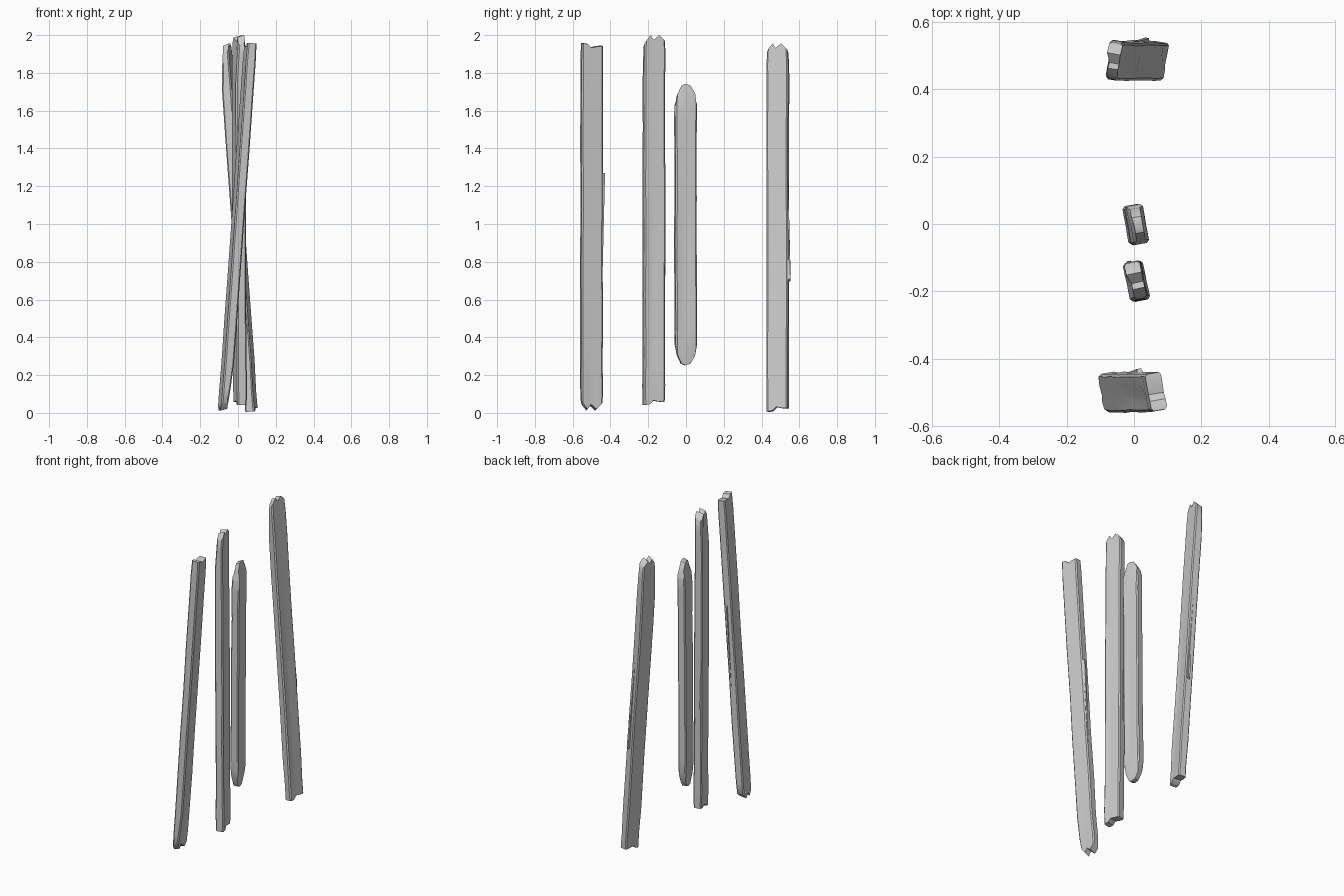
import bpy, bmesh, random
from math import radians, pi
from mathutils import Matrix, Vector

if "Cube" in bpy.data.objects:
    bpy.data.objects.remove(bpy.data.objects["Cube"])

HALF_T, HALF_W = 0.0255, 0.0575
COLS = [-1, -.86, -.45, -.1, .4, .88, 1]          # positions across the width
THICK = [.72, 1, 1, .97, 1, 1, .75]               # thickness at each position


def plank(name, length, low, high, matrix, chip=0.014, taper=1.0, splinter=None, seed=1):
    rng = random.Random(seed)
    bm = bmesh.new()
    h = length / 2
    levels = [-1, -.9, -.72, -.4, -.1, .2, .5, .74, .9, 1]
    n = len(COLS)
    rings = []
    for t in levels:
        ring = []
        wob = [rng.uniform(-.0018, .0018) for _ in range(4)]
        for side in (1, -1):
            order = range(n) if side == 1 else reversed(range(n))
            for i in order:
                x = side * HALF_T * THICK[i]
                y = COLS[i] * HALF_W + (wob[0] if i < 3 else wob[1])
                x += wob[2] * side
                # uneven ends follow the notch profile
                z = t * h
                if t == 1:
                    z -= high[i] + (.012 if side < 0 and chip else 0)
                elif t == -1:
                    z += low[i]
                elif abs(t) == .9:
                    z -= (high[i] if t > 0 else -low[i]) * .4
                # chipped corner near the top
                if side < 0 and t > .8:
                    x += chip * (t - .74) / .26 * (1.2 if i < 4 else .5)
                if abs(t) == 1:
                    x *= taper
                    y *= .97 if taper == 1 else .93
                # shallow worn hollow along one face
                if side > 0 and i in (2, 3) and -.8 < t < .1:
                    x -= .004
                ring.append(bm.verts.new((x, y, z)))
        rings.append(ring)
    m = 2 * n
    for a, b in zip(rings, rings[1:]):
        for i in range(m):
            j = (i + 1) % m
            bm.faces.new((a[i], a[j], b[j], b[i]))
    # stepped end grain
    for ring in (rings[0], rings[-1]):
        for i in range(n - 1):
            bm.faces.new((ring[i], ring[i + 1], ring[m - 2 - i], ring[m - 1 - i]))
    # long splinter peeling off the +y edge
    if splinter:
        x0, z0, z1, out = splinter
        w, y = .011, HALF_W
        pts = [(x0 - w, y - .012, z0), (x0 + w, y - .012, z0),
               (x0 + w * .7, y + out, z0 + .015), (x0 - w * .4, y + out, z0)]
        base = [bm.verts.new(p) for p in pts]
        mid = [bm.verts.new((p[0], min(p[1], y + out * .75), z0 + .2 * (z1 - z0))) for p in pts]
        tip = bm.verts.new((x0, y - .003, z1))
        bm.faces.new(base)
        for i in range(4):
            j = (i + 1) % 4
            bm.faces.new((base[i], base[j], mid[j], mid[i]))
            bm.faces.new((mid[i], mid[j], tip))
    bmesh.ops.recalc_face_normals(bm, faces=bm.faces)
    mesh = bpy.data.meshes.new(name)
    bm.to_mesh(mesh)
    bm.free()
    ob = bpy.data.objects.new(name, mesh)
    bpy.context.collection.objects.link(ob)
    ob.matrix_world = matrix
    bpy.context.view_layer.objects.active = ob
    ob.select_set(True)
    bpy.ops.object.shade_smooth_by_angle(angle=radians(35))
    ob.select_set(False)
    return ob


def place(x, y, z, lean, twist, flip=False):
    m = (Matrix.Translation(Vector((x, y, z))) @ Matrix.Rotation(radians(lean), 4, 'Y')
         @ Matrix.Rotation(radians(twist), 4, 'Z'))
    return m @ Matrix.Rotation(pi, 4, 'Y') if flip else m


jag = [.045, .03, 0, .025, 0, .025, .035]
step = [.002, .002, .006, .026, .02, .018, .018]
round_end = [.1, .055, .008, 0, .008, .05, .095]

# leaning outer planks, the front one turned end for end
plank("front_plank", 1.955, step, jag, place(-.003, -.5, .985, 4.1, 10, True),
      splinter=(-.012, -.285, .35, .012), seed=2)
plank("back_plank", 1.955, step, jag, place(.002, .486, .98, -4.1, -10),
      splinter=(.004, -.285, .35, .012), seed=3)
# upright inner planks
plank("middle_plank", 1.96, step, jag, place(.006, -.17, 1.02, -.3, 12),
      splinter=(-.012, -.3, .4, .006), seed=4)
plank("short_plank", 1.49, round_end, round_end, place(.005, -.002, .997, .4, 10),
      chip=.008, taper=.6, seed=5)
